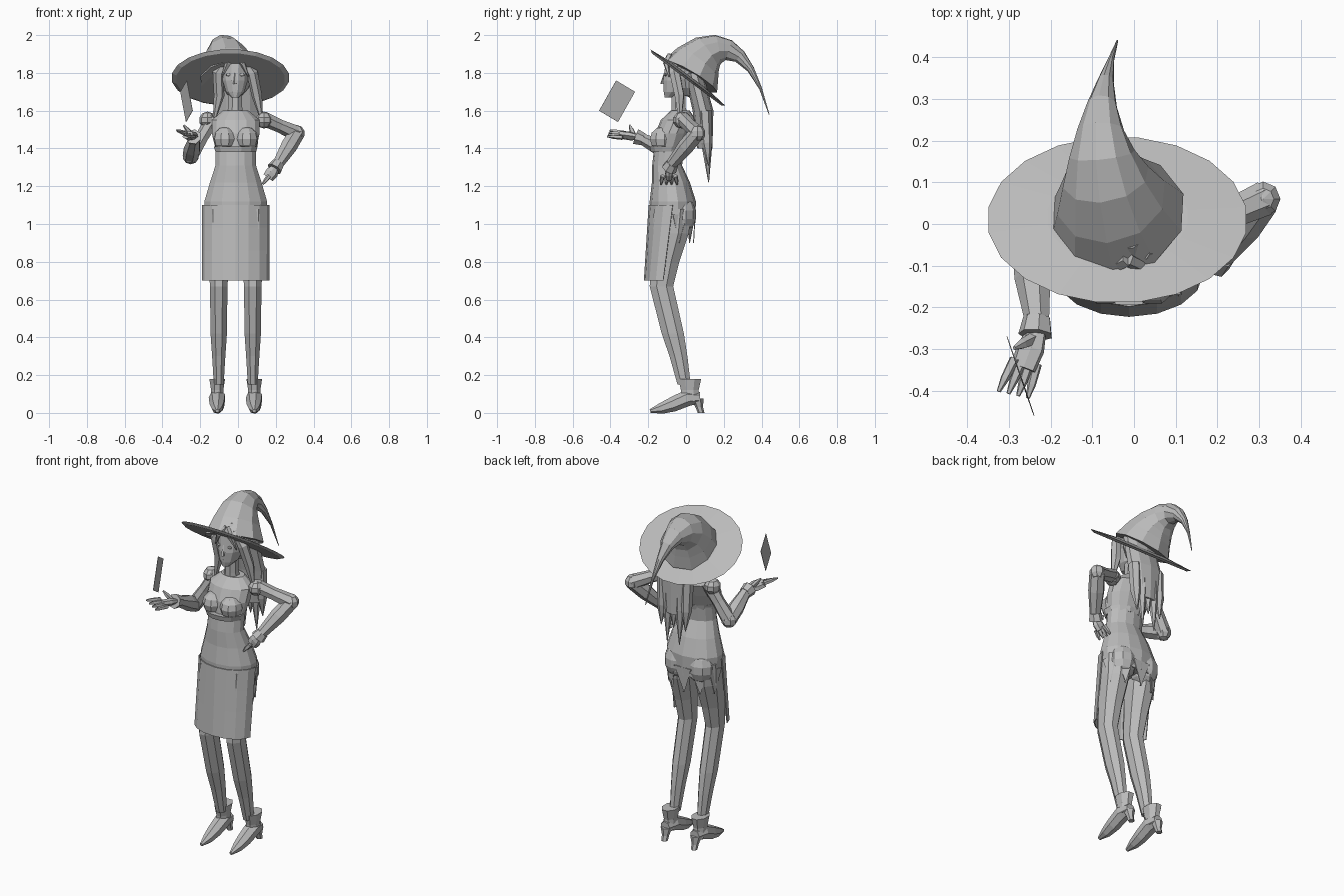
import bpy, bmesh, math
from mathutils import Matrix, Quaternion, Vector

cube = bpy.data.objects.get("Cube")
if cube:
    bpy.data.objects.remove(cube)

colour = (.5, .5, .5, 1)
grey = bpy.data.materials.new("plain_grey")
grey.use_nodes = True
grey.diffuse_color = colour
grey.node_tree.nodes["Principled BSDF"].inputs["Base Color"].default_value = colour


def finish(name, bm, thickness=0):
    bmesh.ops.recalc_face_normals(bm, faces=bm.faces)
    mesh = bpy.data.meshes.new(name)
    bm.to_mesh(mesh)
    bm.free()
    mesh.materials.append(grey)
    obj = bpy.data.objects.new(name, mesh)
    bpy.context.collection.objects.link(obj)
    if thickness:
        solid = obj.modifiers.new("thickness", "SOLIDIFY")
        solid.thickness = thickness
        solid.offset = 0


def ellipse(centre, width, depth, turn):
    return Vector(centre) + Vector((width * math.cos(turn), depth * math.sin(turn), 0))


def skin(name, rings):
    """Join a stack of point rings into a capped solid."""
    bm = bmesh.new()
    loops = [[bm.verts.new(point) for point in ring] for ring in rings]
    for lower, upper in zip(loops, loops[1:]):
        for i in range(len(lower)):
            bm.faces.new((lower[i - 1], lower[i], upper[i], upper[i - 1]))
    bm.faces.new(loops[0])
    bm.faces.new(loops[-1])
    finish(name, bm)


def loft(name, x, sections, aspect=1, sides=8):
    """Stack level ellipses; each section gives y, z and half width."""
    turns = [math.tau * (i + .5) / sides for i in range(sides)]
    skin(name, [[ellipse((x, y, z), r, r * aspect, turn) for turn in turns]
                for y, z, r in sections])


def tube(name, path, radii, sides=7, flat=1):
    """Sweep an ellipse along a path, keeping it square to the path."""
    path = [Vector(point) for point in path]
    turns = [math.tau * (i + .5) / sides for i in range(sides)]
    heading, spin, rings = Vector((0, 0, 1)), Quaternion(), []
    for i, point in enumerate(path):
        ahead = path[min(i + 1, len(path) - 1)] - path[max(i - 1, 0)]
        spin = heading.rotation_difference(ahead) @ spin
        heading = ahead
        rings.append([point + spin @ ellipse((0, 0, 0), radii[i], radii[i] * flat, turn)
                      for turn in turns])
    skin(name, rings)


def blob(name, centre, size, segments=10):
    bm = bmesh.new()
    bmesh.ops.create_uvsphere(bm, u_segments=segments, v_segments=segments - 3, radius=1,
                              matrix=Matrix.LocRotScale(Vector(centre), None, Vector(size)))
    finish(name, bm)


def sheet(name, rows, thickness):
    bm = bmesh.new()
    grid = [[bm.verts.new(point) for point in row] for row in rows]
    for upper, lower in zip(grid, grid[1:]):
        for i in range(len(upper) - 1):
            bm.faces.new((upper[i], upper[i + 1], lower[i + 1], lower[i]))
    finish(name, bm, thickness)


def bezier(a, b, c, d, t):
    s = 1 - t
    return a * s**3 + 3 * b * s * s * t + 3 * c * s * t * t + d * t**3


# Pointed hat: a crown curling over backwards and a wide tilted brim
steps = [i / 8 for i in range(9)]
tube("hat_crown",
     [(-.04 - .04 * math.sin(math.pi * t),
       bezier(.02, .12, .33, .44, t),
       bezier(1.78, 2, 2, 1.58, t)) for t in steps],
     [.165 * (1 - t)**1.6 + .002 for t in steps], sides=10)
brim_centre = Vector((-.04, .01, 1.775))
brim_normal = Vector((0, .6, .8))
tube("hat_brim", [brim_centre + brim_normal * lift for lift in (-.012, 0, .012)],
     [.29, .313, .17], sides=20, flat=.8)

# Head, face and neck
face_x = -.015
loft("head", face_x, [(-.09, 1.67, .02), (-.06, 1.7, .05), (-.04, 1.76, .07),
                      (-.02, 1.86, .075), (0, 1.91, .05)], aspect=1.2, sides=12)
loft("neck", face_x, [(-.03, 1.56, .05), (-.04, 1.62, .04), (-.04, 1.7, .04)])
loft("nose", face_x, [(-.12, 1.74, .012), (-.11, 1.8, .005)], aspect=1.5, sides=5)
blob("lips", (face_x, -.11, 1.71), (.016, .01, .007), segments=8)
for side in (-1, 1):
    blob("eye", (face_x + side * .034, -.107, 1.79), (.015, .006, .008), segments=8)

# Long hair: cap, back fall, ragged ends and locks framing the face
blob("hair_cap", (face_x, .02, 1.8), (.095, .085, .13))
loft("hair_back", 0, [(.1, 1.4, .08), (.09, 1.6, .11), (.04, 1.8, .1)], aspect=.5, sides=10)
for i in range(-2, 3):
    x = i * .04
    low = 1.31 if i % 2 == 0 else 1.22
    tube("hair_end", [(x, .1, 1.6), (x, .11, 1.43), (x, .12, low)], [.035, .03, .002], sides=6)
for side in (-1, 1):
    tube("side_lock", [(face_x + side * .04, -.07, 1.88), (face_x + side * .09, -.06, 1.8),
                       (side * .1, -.035, 1.68), (side * .13, -.03, 1.53)],
         [.015, .03, .028, .004], sides=6)
    tube("fringe", [(face_x, -.085, 1.89), (face_x + side * .04, -.105, 1.85),
                    (face_x + side * .07, -.09, 1.78)], [.018, .016, .003], sides=5)

# Torso in a fitted dress
body_x = -.012
loft("dress_body", body_x,
     [(-.07, 1, .165), (-.07, 1.12, .17), (-.08, 1.22, .14), (-.1, 1.31, .11),
      (-.09, 1.4, .11), (-.07, 1.48, .13), (-.04, 1.55, .13), (-.03, 1.6, .07)],
     aspect=.72, sides=14)
loft("bodice_hem", body_x, [(-.1, 1.38, .11), (-.1, 1.41, .12)], aspect=.8, sides=12)
for side in (-1, 1):
    blob("bust", (body_x + side * .057, -.125, 1.45), (.064, .07, .065), segments=9)
    blob("shoulder", (body_x + side * .15, -.02, 1.55), (.045, .05, .045), segments=8)
    blob("buttock", (body_x + side * .075, -.025, 1.05), (.083, .08, .1))

# Skirt: a long front apron, and pointed tails behind
columns = [math.pi * (1 + i / 8) for i in range(9)]
apron_rows = []
for drop in (0, .3, .6, 1):
    centre = (body_x, -.07 - .05 * drop, 1.1 - .4 * drop)
    apron_rows.append([ellipse(centre, .175, .125 - .025 * drop, turn) for turn in columns])
sheet("skirt_apron", apron_rows, thickness=.006)
for i in range(5):
    start, end = (math.pi * (i + k) / 5 for k in range(2))
    waist = (body_x, -.07, 1.05)
    tip = ellipse((body_x, -.07, .9), .155, .11, (start + end) / 2)
    sheet("skirt_tail", [[ellipse(waist, .174, .124, start), ellipse(waist, .174, .124, end)],
                         [tip - Vector((.004, 0, 0)), tip + Vector((.004, 0, 0))]], thickness=.005)

# Legs and heeled ankle boots
for side, label in ((-1, "right"), (1, "left")):
    x = body_x + side * .09
    loft(label + "_leg", x, [(-.07, 1.08, .08), (-.08, .95, .076), (-.11, .8, .06), (-.13, .67, .05),
                             (-.07, .42, .047), (-.04, .3, .038), (-.01, .15, .028)], aspect=1.35)
    x += side * .008
    loft(label + "_boot_shaft", x, [(.025, .06, .036), (.02, .12, .035), (.02, .18, .045)], aspect=1.45)
    tube(label + "_boot_foot", [(x, .075, .08), (x, .01, .08), (x, -.07, .045),
                                (x, -.13, .024), (x, -.19, .01)], [.03, .045, .04, .03, .01])
    loft(label + "_boot_heel", x, [(.08, 0, .018), (.07, .03, .02), (.06, .075, .033)], sides=6)


def arm(label, shoulder, elbow, wrist, reach, across):
    """Upper arm, sleeved forearm, cuff, and a hand reaching past the wrist."""
    shoulder, elbow, wrist, reach, across = map(Vector, (shoulder, elbow, wrist, reach, across))
    tube(label + "_upper_arm", [shoulder, shoulder.lerp(elbow, .5), elbow], [.04, .036, .043])
    blob(label + "_elbow", elbow, (.044, .044, .044), segments=8)
    tube(label + "_forearm", [elbow, elbow.lerp(wrist, .4), wrist], [.043, .045, .028])
    tube(label + "_cuff", [elbow.lerp(wrist, .88), wrist + reach * .1], [.034, .042])
    tube(label + "_palm", [wrist, wrist + reach * .3, wrist + reach * .6], [.022, .036, .032], flat=.6)
    for k in range(4):
        offset = across * (k - 1.5)
        tube(label + "_finger", [wrist + reach * .5 + offset, wrist + reach * .8 + offset * 1.2,
                                 wrist + reach + offset * 1.3], [.013, .011, .005], sides=5)
    thumb = wrist + reach * .15
    spread = reach * .2 + across * 2 + Vector((0, 0, .04))
    tube(label + "_thumb", [thumb, thumb + spread * .6, thumb + spread], [.016, .013, .005], sides=5)


# One hand rests on the hip, the other is held open in front
arm("left", shoulder=(.13, -.02, 1.56), elbow=(.31, .06, 1.48), wrist=(.2, -.09, 1.3),
    reach=(-.07, 0, -.09), across=(0, .022, 0))
arm("right", shoulder=(-.13, -.02, 1.56), elbow=(-.25, -.05, 1.36), wrist=(-.23, -.25, 1.46),
    reach=(-.06, -.16, .02), across=(-.018, .004, .008))

# Card floating above the open palm
corner, width, height = map(Vector, ((-.27, -.37, 1.76), (-.035, .1, -.06), (.03, -.09, -.16)))
sheet("card", [[corner, corner + width], [corner + height, corner + height + width]], thickness=.002)
